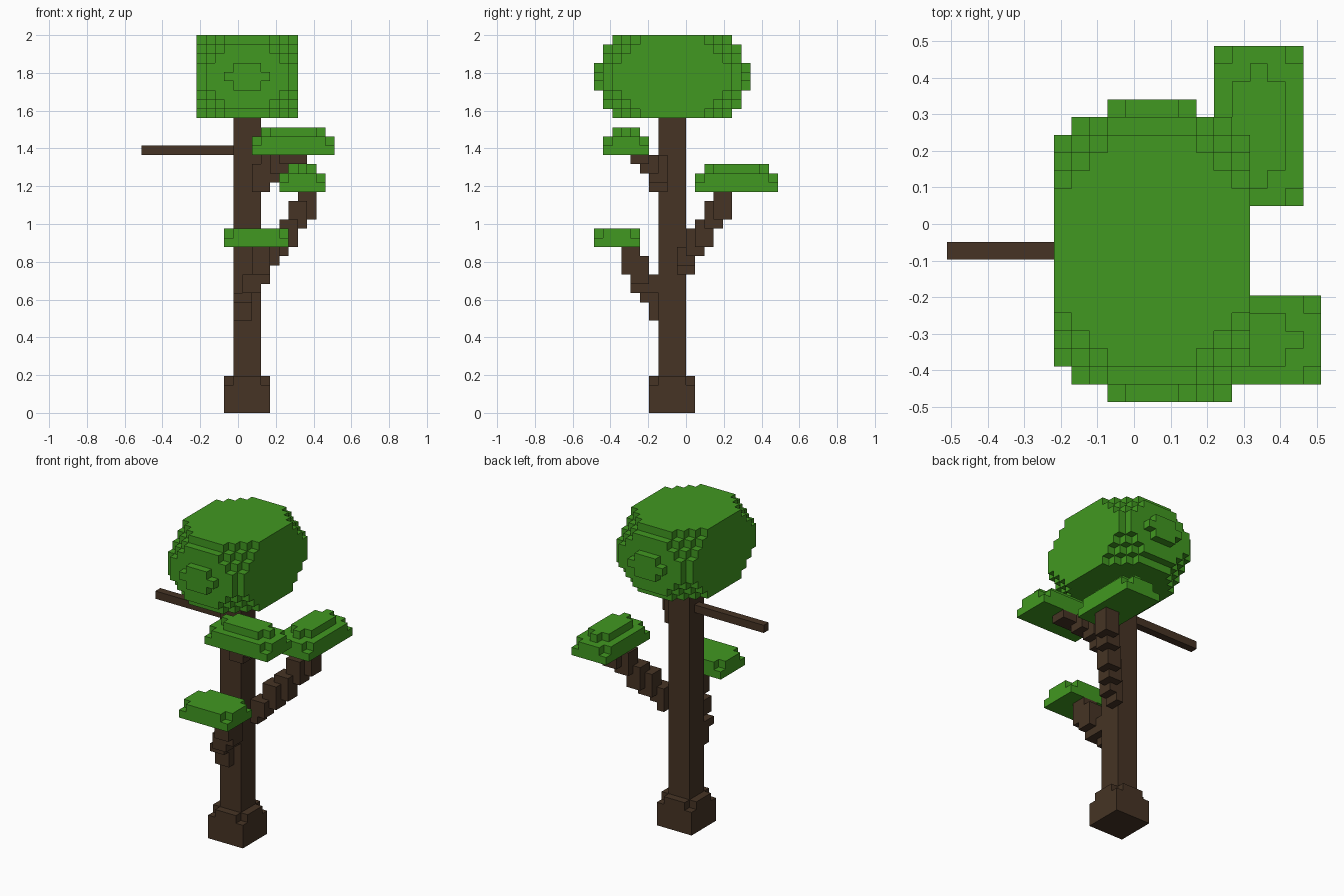
import bpy
import bmesh

cube = bpy.data.objects.get("Cube")
if cube:
    bpy.data.objects.remove(cube, do_unlink=True)

V = 2 / 41              # edge of one block
OX, OY = 10.5, 10.0     # grid position of the centre


def make_material(name, rgb):
    mat = bpy.data.materials.new(name)
    mat.use_nodes = True
    color = (*rgb, 1.0)
    mat.diffuse_color = color
    mat.node_tree.nodes["Principled BSDF"].inputs["Base Color"].default_value = color
    return mat


BARK = make_material("bark brown", (0.061, 0.034, 0.018))
LEAF = make_material("leaf green", (0.053, 0.314, 0.015))


def block(x0, x1, y0, y1, z0, z1):
    """Set of grid cells filling a box."""
    return {(x, y, z) for x in range(x0, x1) for y in range(y0, y1) for z in range(z0, z1)}


def cut_corners(x0, x1, y0, y1, z0, z1):
    """Box of cells without its four vertical corner columns."""
    return {c for c in block(x0, x1, y0, y1, z0, z1)
            if not (c[0] in (x0, x1 - 1) and c[1] in (y0, y1 - 1))}


def finish(name, bm, mat):
    mesh = bpy.data.meshes.new(name)
    bm.to_mesh(mesh)
    bm.free()
    mesh.materials.append(mat)
    obj = bpy.data.objects.new(name, mesh)
    bpy.context.collection.objects.link(obj)
    return obj


def build_cells(name, cells, mat):
    """Outer skin of a set of cells."""
    bm = bmesh.new()
    verts = {}

    def vert(p):
        if p not in verts:
            verts[p] = bm.verts.new(((p[0] - OX) * V, (p[1] - OY) * V, p[2] * V))
        return verts[p]

    for cell in sorted(cells):
        for axis in range(3):
            u, w = (axis + 1) % 3, (axis + 2) % 3
            for side in (0, 1):
                near = list(cell)
                near[axis] += 1 if side else -1
                if tuple(near) in cells:
                    continue
                ring = []
                for a, b in ((0, 0), (1, 0), (1, 1), (0, 1)):
                    p = list(cell)
                    p[axis] += side
                    p[u] += a
                    p[w] += b
                    ring.append(vert(tuple(p)))
                bm.faces.new(ring if side else ring[::-1])
    return finish(name, bm, mat)


def build_box(name, x0, x1, y0, y1, z0, z1, mat):
    bm = bmesh.new()
    bmesh.ops.create_cube(bm, size=1)
    for v in bm.verts:
        v.co = (((x0 + x1) / 2 + v.co.x * (x1 - x0) - OX) * V,
                ((y0 + y1) / 2 + v.co.y * (y1 - y0) - OY) * V,
                ((z0 + z1) / 2 + v.co.z * (z1 - z0)) * V)
    return finish(name, bm, mat)


def build_branch(name, steps):
    """Branch made of overlapping stepped blocks."""
    cells = set()
    for s in steps:
        cells |= block(*s)
    build_cells(name, cells, BARK)


def build_leaf_pad(name, x0, x1, y0, y1, z0, cap):
    """Two-layer leaf slab, with an optional smaller cap layer."""
    cells = block(x0, x1, y0, y1, z0, z0 + 1)
    cells |= cut_corners(x0, x1, y0, y1, z0 + 1, z0 + 2)
    if cap:
        cells |= cut_corners(x0 + 1, x1 - 1, y0 + 1, y1 - 1, z0 + 2, z0 + 3)
    build_cells(name, cells, LEAF)


# Trunk, root base and bare twig
build_box("trunk", 10, 13, 7, 10, 4, 32, BARK)
build_cells("root_base", block(9, 14, 6, 11, 0, 3) | cut_corners(9, 14, 6, 11, 3, 4), BARK)
build_box("bare_twig", 0, 10, 8, 9, 28, 29, BARK)

# Stepped branches
build_branch("front_branch", [
    (10, 12, 6, 7, 10, 13), (10, 12, 5, 7, 12, 13), (11, 13, 4, 7, 13, 15),
    (12, 14, 4, 6, 14, 17), (12, 14, 3, 5, 15, 18)])
build_branch("back_branch", [
    (13, 14, 9, 11, 15, 18), (13, 15, 9, 11, 16, 18), (14, 16, 10, 12, 17, 20),
    (15, 17, 11, 13, 18, 21), (16, 18, 12, 14, 20, 23), (17, 19, 13, 15, 21, 24)])
build_branch("left_branch", [
    (12, 14, 6, 8, 24, 27), (13, 15, 6, 8, 25, 28),
    (14, 16, 5, 7, 26, 28), (15, 18, 4, 6, 27, 28)])

# Leaf pads at the branch ends
build_leaf_pad("front_leaf_pad", 9, 16, 0, 5, 18, False)
build_leaf_pad("left_leaf_pad", 12, 21, 1, 6, 28, True)
build_leaf_pad("back_leaf_pad", 15, 20, 11, 20, 24, True)

# Rounded crown: reach in y shrinks towards the sides, top and bottom
crown = set()
for dx in range(-5, 6):
    for dz in range(-4, 5):
        slope = max(abs(dx) - 2, 0) + max(abs(dz) - 1, 0)
        reach = 8 if slope == 0 and abs(dx) + abs(dz) <= 2 else min(7, 9 - slope)
        crown |= block(11 + dx, 12 + dx, 8 - reach, 9 + reach, 36 + dz, 37 + dz)
build_cells("crown", crown, LEAF)
